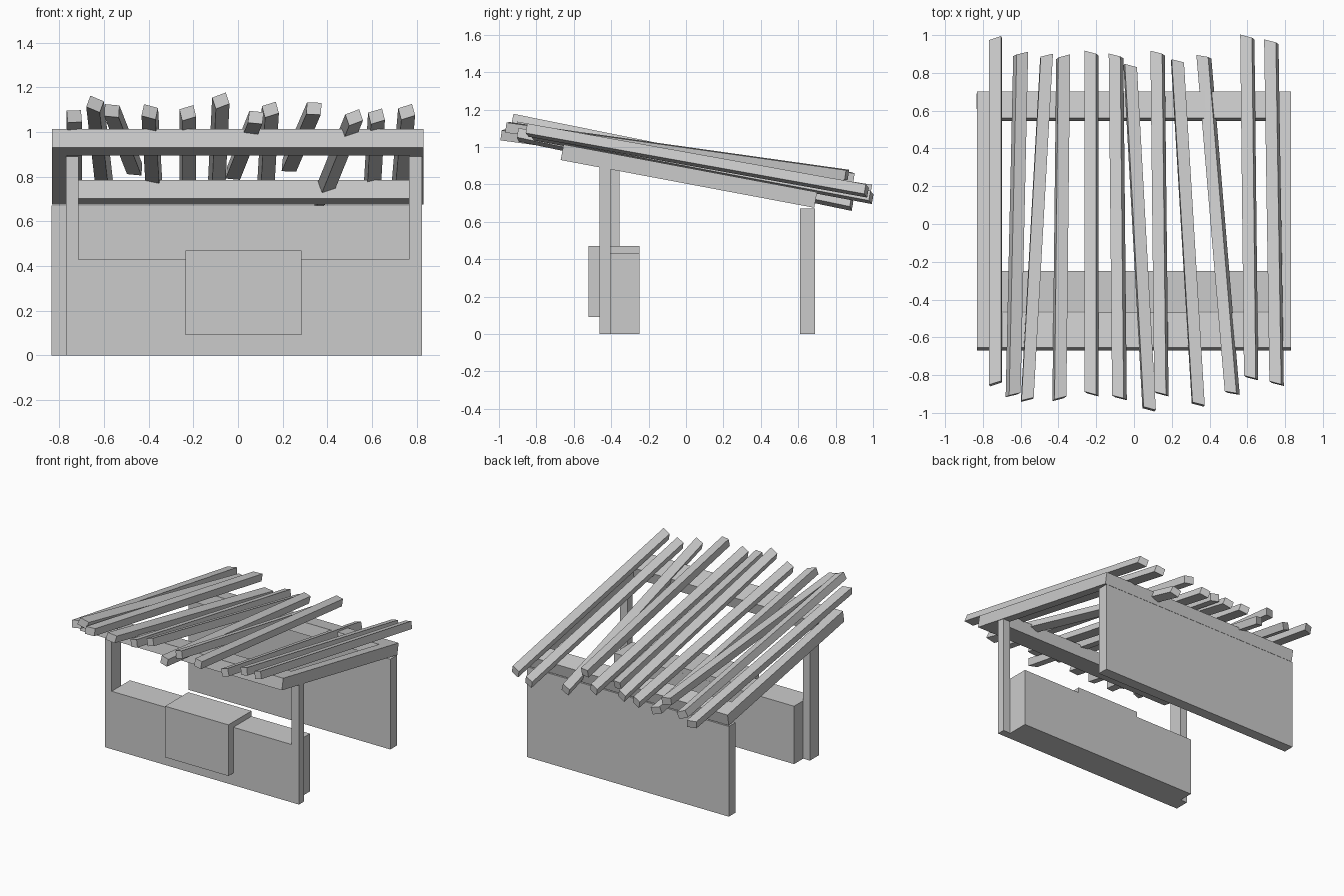
import bpy, math
from mathutils import Vector


def mesh_object(name, verts, faces):
    me = bpy.data.meshes.new(name)
    me.from_pydata([tuple(v) for v in verts], [], faces)
    me.update()
    ob = bpy.data.objects.new(name, me)
    bpy.context.collection.objects.link(ob)
    return ob


BOX_FACES = [(0, 1, 3, 2), (4, 6, 7, 5), (0, 4, 5, 1),
             (2, 3, 7, 6), (0, 2, 6, 4), (1, 5, 7, 3)]


def box(name, xs, ys, zs):
    return mesh_object(name, [(x, y, z) for x in xs for y in ys for z in zs], BOX_FACES)


def prism(name, outline, y0, y1):
    # closed x/z outline (counter-clockwise from the front) given depth along y
    n = len(outline)
    verts = [(x, y, z) for y in (y0, y1) for x, z in outline]
    faces = [tuple(range(n)), tuple(range(2 * n - 1, n - 1, -1))]
    faces += [(i, i + n, (i + 1) % n + n, (i + 1) % n) for i in range(n)]
    return mesh_object(name, verts, faces)


# Back wall
box("back_wall", (-0.835, 0.825), (0.61, 0.69), (0, 0.67))

# Front panel with its two uprights, and the thicker left upright
prism("front_panel", [(-0.77, 0), (0.825, 0), (0.825, 0.89), (0.765, 0.89),
                      (0.765, 0.43), (-0.715, 0.43), (-0.715, 0.89), (-0.77, 0.89)],
      -0.462, -0.405)
box("left_post_backing", (-0.77, -0.715), (-0.405, -0.355), (0, 0.89))

# Counter behind the panel and the raised block in its middle
box("counter", (-0.715, 0.765), (-0.405, -0.248), (0, 0.43))
box("counter_block", (-0.235, 0.285), (-0.52, -0.249), (0.09, 0.47))

# Sloping roof frame: four beams, placed in the tilted plane
tilt = math.atan2(-0.255, 1.355)
THICK, LENGTH = 0.085, 1.379


def frame_beam(name, xs, ys):
    ob = box(name, xs, ys, (0, THICK))
    ob.location = (0, -0.67, 0.93)
    ob.rotation_euler.x = tilt


frame_beam("roof_front_beam", (-0.832, 0.83), (0, 0.188))
frame_beam("roof_back_beam", (-0.832, 0.83), (LENGTH - 0.143, LENGTH))
frame_beam("roof_left_beam", (-0.832, -0.767), (0.188, LENGTH - 0.143))
frame_beam("roof_right_beam", (0.767, 0.83), (0.188, LENGTH - 0.143))

# Crooked slats: front x, y, z / back x, y, z / roll in degrees
slats = [
    (-0.733, -0.845, 1.070, -0.733, 0.980, 0.770, 5),
    (-0.640, -0.905, 1.125, -0.600, 0.900, 0.775, -20),
    (-0.565, -0.930, 1.095, -0.463, 0.890, 0.835, -3),
    (-0.395, -0.925, 1.090, -0.375, 0.885, 0.740, -12),
    (-0.225, -0.900, 1.085, -0.225, 0.905, 0.770, 14),
    (-0.077, -0.920, 1.140, -0.095, 0.890, 0.775, 18),
    (0.080, -0.980, 1.065, -0.020, 0.835, 0.815, -8),
    (0.145, -0.900, 1.100, 0.125, 0.905, 0.770, 15),
    (0.340, -0.955, 1.105, 0.230, 0.860, 0.850, -5),
    (0.520, -0.895, 1.065, 0.370, 0.885, 0.695, 18),
    (0.620, -0.815, 1.070, 0.600, 0.990, 0.730, 14),
    (0.755, -0.845, 1.090, 0.727, 0.965, 0.765, 15),
]
HALF_W, HALF_T = 0.032, 0.027
for k, (x0, y0, z0, x1, y1, z1, roll) in enumerate(slats):
    a, b = Vector((x0, y0, z0)), Vector((x1, y1, z1))
    d = (b - a).normalized()
    side = d.cross(Vector((0, 0, 1))).normalized()
    up = side.cross(d)
    c, s = math.cos(math.radians(roll)), math.sin(math.radians(roll))
    u, w = side * c + up * s, up * c - side * s
    skew = d * (0.01 if x0 < -0.3 else -0.01)   # slanted saw cut
    verts = [e * u * HALF_W + e * skew + p + t * w * HALF_T
             for e in (-1, 1) for p in (a, b) for t in (-1, 1)]
    mesh_object("roof_slat_%02d" % (k + 1), verts, BOX_FACES)
